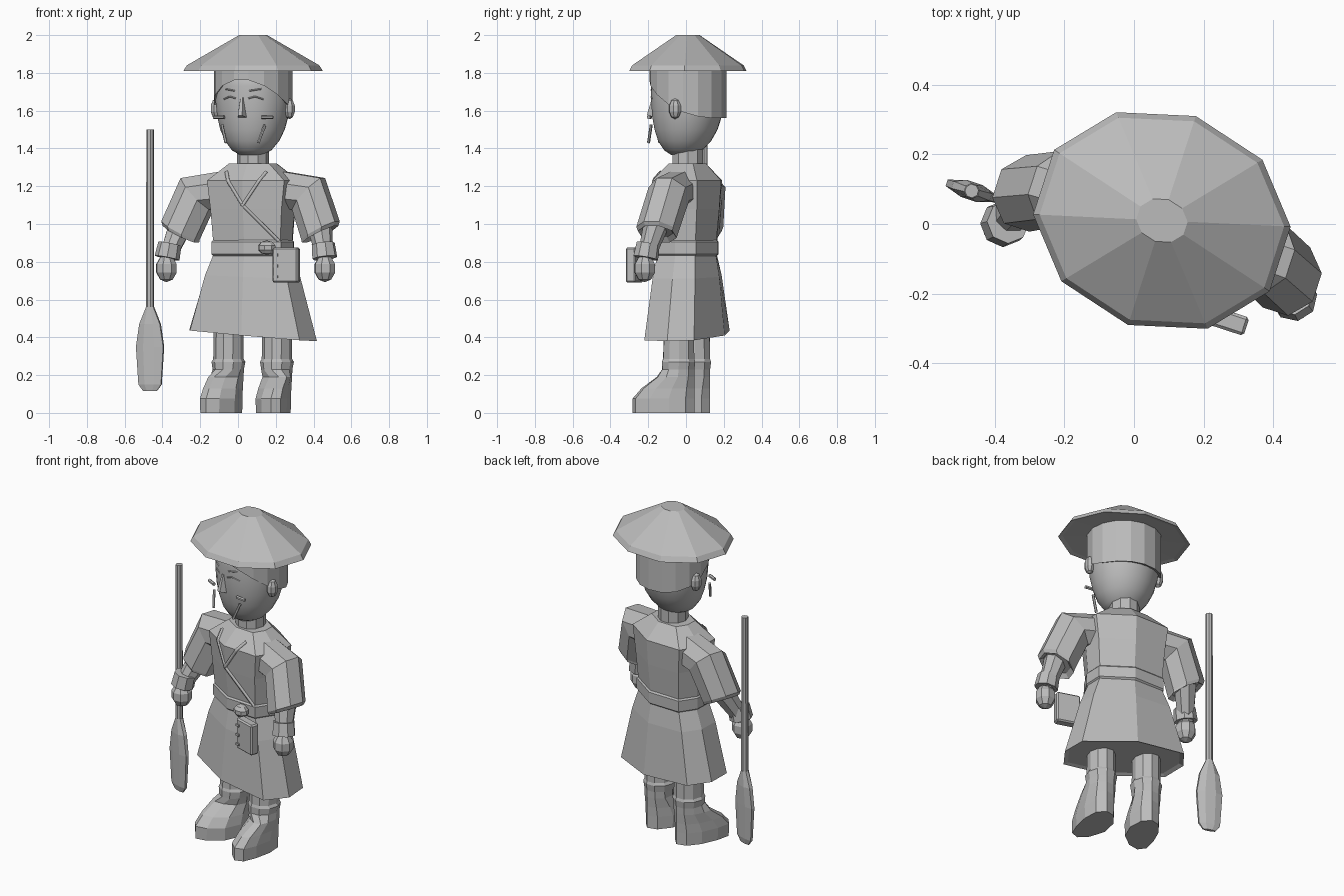
import bpy, bmesh
from math import sin, cos, pi, radians
from mathutils import Vector, Matrix
from mathutils.bvhtree import BVHTree

cube = bpy.data.objects.get("Cube")
if cube:
    bpy.data.objects.remove(cube, do_unlink=True)

GREY = bpy.data.materials.new("plain_grey")
GREY.use_nodes = True
GREY.diffuse_color = (0.5, 0.5, 0.5, 1)
GREY.node_tree.nodes["Principled BSDF"].inputs["Base Color"].default_value = (0.5, 0.5, 0.5, 1)

# the whole figure is turned a little to its right
PLACE = Matrix.Translation((0.08, 0.01, 0)) @ Matrix.Rotation(radians(-18), 4, "Z")


def finish(name, data):
    obj = bpy.data.objects.new(name, data)
    data.materials.append(GREY)
    obj.matrix_world = PLACE
    bpy.context.collection.objects.link(obj)
    return obj


def from_bmesh(name, bm, smooth=False):
    bmesh.ops.recalc_face_normals(bm, faces=bm.faces)
    for f in bm.faces:
        f.smooth = smooth
    mesh = bpy.data.meshes.new(name)
    bm.to_mesh(mesh)
    bm.free()
    return finish(name, mesh)


def loft(name, rings, smooth=False):
    """Skin a list of equal-length rings and cap both ends."""
    bm = bmesh.new()
    loops = [[bm.verts.new(p) for p in ring] for ring in rings]
    n = len(loops[0])
    for a, b in zip(loops, loops[1:]):
        for i in range(n):
            j = (i + 1) % n
            bm.faces.new((a[i], a[j], b[j], b[i]))
    bm.faces.new(loops[0])
    bm.faces.new(loops[-1])
    return from_bmesh(name, bm, smooth)


def ellipse(a, b, z, n, x=0, y=0, turn=0.5):
    return [Vector((x + a * cos((i + turn) * 2 * pi / n),
                    y + b * sin((i + turn) * 2 * pi / n), z)) for i in range(n)]


CLOTH = [(0, -1), (.86, -.7), (1, 0), (.86, .65), (0, 1), (-.86, .65), (-1, 0), (-.86, -.7)]


def cloth_ring(a, b, z, tilt=0):
    return [Vector((x * a, y * b, z - tilt * x)) for x, y in CLOTH]


def tube(name, points, radii, n=8):
    """Tapered tube through the points."""
    pts = [Vector(p) for p in points]
    q = (pts[-1] - pts[0]).to_track_quat("Z", "Y")
    return loft(name, [[p + q @ v for v in ellipse(r, r, 0, n)] for p, r in zip(pts, radii)])


def ball(name, centre, size, detail=2, smooth=False):
    bm = bmesh.new()
    bmesh.ops.create_uvsphere(bm, u_segments=8, v_segments=3 + detail, radius=1)
    bmesh.ops.transform(bm, matrix=Matrix.LocRotScale(Vector(centre), None, Vector(size)), verts=bm.verts)
    return from_bmesh(name, bm, smooth)


def box(name, centre, size, bevel=0.0):
    bm = bmesh.new()
    bmesh.ops.create_cube(bm, size=1)
    bmesh.ops.transform(bm, matrix=Matrix.LocRotScale(Vector(centre), None, Vector(size)), verts=bm.verts)
    if bevel:
        bmesh.ops.bevel(bm, geom=bm.edges[:], offset=bevel, segments=1, affect="EDGES")
    return from_bmesh(name, bm)


def seam(name, target, path, radius):
    """Fine cord laid over the front of a part, path given as (x, z)."""
    mesh = target.data
    tree = BVHTree.FromPolygons([v.co for v in mesh.vertices], [p.vertices[:] for p in mesh.polygons])
    pts = []
    for (x0, z0), (x1, z1) in zip(path, path[1:]):
        for i in range(9):
            t = i / 8
            hit = tree.ray_cast(Vector((x0 + (x1 - x0) * t, -1, z0 + (z1 - z0) * t)), Vector((0, 1, 0)))[0]
            if hit:
                pts.append(hit)
    curve = bpy.data.curves.new(name, "CURVE")
    curve.dimensions = "3D"
    curve.bevel_depth, curve.bevel_resolution = radius, 0
    spline = curve.splines.new("POLY")
    spline.points.add(len(pts) - 1)
    for sp, p in zip(spline.points, pts):
        sp.co = (*p, 1)
    return finish(name, curve)


# hat: wide ten-sided shallow cone with a hollow underside
loft("hat", [ellipse(.375 * k, .315 * k, z, 10) for k, z in
             ((.5, 1.825), (.93, 1.815), (1, 1.81), (.95, 1.84), (.2, 2.0))])

# head, hair and neck
HEAD = ((1.365, .06, -.03), (1.39, .105, -.025), (1.44, .145, -.018), (1.5, .172, -.01),
        (1.57, .19, -.005), (1.65, .2, 0), (1.73, .2, 0), (1.83, .19, 0))
head = loft("head", [ellipse(r, r * .97, z, 24, 0, y) for z, r, y in HEAD], True)
hair_top = ellipse(.21, .205, 1.83, 16)
hair_edge = [Vector((v.x, v.y, 1.56 + .2 * ((1 - v.y / .2) / 2) ** 2)) for v in hair_top]
hair_in = [Vector((v.x * .9, v.y * .9, v.z + .01)) for v in hair_edge]
loft("hair", [hair_in, hair_edge, hair_top])
loft("neck", [ellipse(.085, .085, z, 10) for z in (1.28, 1.42)])

# nose and closed eyes
loft("nose", [[Vector((w * k, y, z)) for k, y, z in ((-1, -.17, 1.56), (1, -.17, 1.56), (.4, -d, 1.575), (-.4, -d, 1.575))]
              for w, d in ((.03, .225),)] +
     [[Vector((k * .012, y, 1.67)) for k, y in ((-1, -.18), (1, -.18), (.5, -.197), (-.5, -.197))]])
for s, side in ((1, "left"), (-1, "right")):
    seam(side + "_eye", head, [(s * .035, 1.665), (s * .07, 1.675), (s * .11, 1.66)], .004)
    seam(side + "_brow", head, [(s * .04, 1.705), (s * .1, 1.715)], .004)
    ball(side + "_ear", (s * .205, -.005, 1.61), (.03, .035, .055))
    # moustache rods
    tube(side + "_moustache", [(s * .12, -.165, 1.525), (s * .09, -.19, 1.43)], (.008, .008), 6)
    tube(side + "_whisker", [(s * .105, -.175, 1.565), (s * .165, -.165, 1.565)], (.01, .01), 6)

# tunic, belt and skirt
torso = loft("tunic", [cloth_ring(a, b, z) for a, b, z in
                       ((.215, .155, .88), (.23, .175, 1.08), (.25, .185, 1.23), (.13, .1, 1.32))])
loft("belt", [cloth_ring(a, b, z) for a, b, z in
              ((.215, .155, .83), (.225, .167, .84), (.225, .167, .905), (.212, .153, .92))])
loft("skirt", [cloth_ring(.215, .155, .84), cloth_ring(.265, .175, .72, .01),
               cloth_ring(.355, .205, .41, .03), cloth_ring(.33, .185, .42, .03)])
seam("collar_wrap", torso, [(-.11, 1.275), (-.08, 1.22), (0, 1.1), (.18, .91)], .011)
seam("collar_left", torso, [(.11, 1.275), (.08, 1.22), (0, 1.1)], .011)

# satchel with clasps, and the pouch beside it
ball("pouch", (.13, -.165, .875), (.05, .04, .038))
box("satchel", (.255, -.215, .782), (.14, .055, .185), .008)
for i in range(3):
    box("satchel_clasp", (.205, -.245, .72 + .058 * i), (.025, .01, .014))


# sleeves, forearms, cuffs and hands
def sleeve_ring(s, centre, across, depth):
    x, y, z = centre
    u, w = across
    return [Vector((s * (x + u * 1.06 * c), y + depth * 1.06 * d, z + w * 1.06 * c))
            for c, d in ((cos((i + .5) * pi / 4), sin((i + .5) * pi / 4)) for i in range(8))]


for s, side, reach in ((1, "left", -.095), (-1, "right", -.15)):
    loft(side + "_sleeve", [sleeve_ring(s, *r) for r in (
        ((.14, 0, 1.18), (.03, .1), .1),
        ((.31, -.005, 1.16), (.08, .085), .105),
        ((.39, -.045, .965), (.095, .05), .105),
        ((.387, -.045, .945), (.09, .045), .098),
        ((.385, -.045, .965), (.07, .035), .08))])
    wrist = Vector((s * .43, reach, .82))
    tube(side + "_forearm", [(s * .385, -.05, 1.0), wrist], (.068, .045))
    tube(side + "_cuff", [wrist + Vector((-s * .012, .01, .075)), wrist], (.062, .067))
    ball(side + "_hand", (s * .432, reach - .005, .765), (.06, .06, .073))

# legs and boots
BOOT = ((0, -.25, .08, .085), (.075, -.25, .08, .088), (.13, -.2, .08, .083), (.19, -.115, .08, .078),
        (.23, -.1, .08, .078), (.27, -.1, .085, .085), (.285, -.095, .08, .076), (.5, -.085, .075, .074))
FOOT = [(cos((i + .5) * pi / 5), sin((i + .5) * pi / 5)) for i in range(10)]
for s, side in ((1, "left"), (-1, "right")):
    loft(side + "_leg_and_boot", [
        [Vector((s * .135 + w * x * 1.05 + s * .05 * max(0, -y - .1) * (z < .2), (f + b) / 2 + (b - f) / 2 * y, z))
         for x, y in FOOT] for z, f, b, w in BOOT])

# oar: round pole and flat tapering blade
OAR = Vector((-.545, -.088, 0))
tube("oar_pole", [OAR + Vector((0, 0, z)) for z in (.5, 1.5)], (.021, .02))
loft("oar_blade", [ellipse(w, d, z, 8, OAR.x, OAR.y) for w, d, z in
                   ((.04, .01, .115), (.068, .018, .15), (.082, .025, .35),
                    (.062, .028, .47), (.022, .022, .56))])
